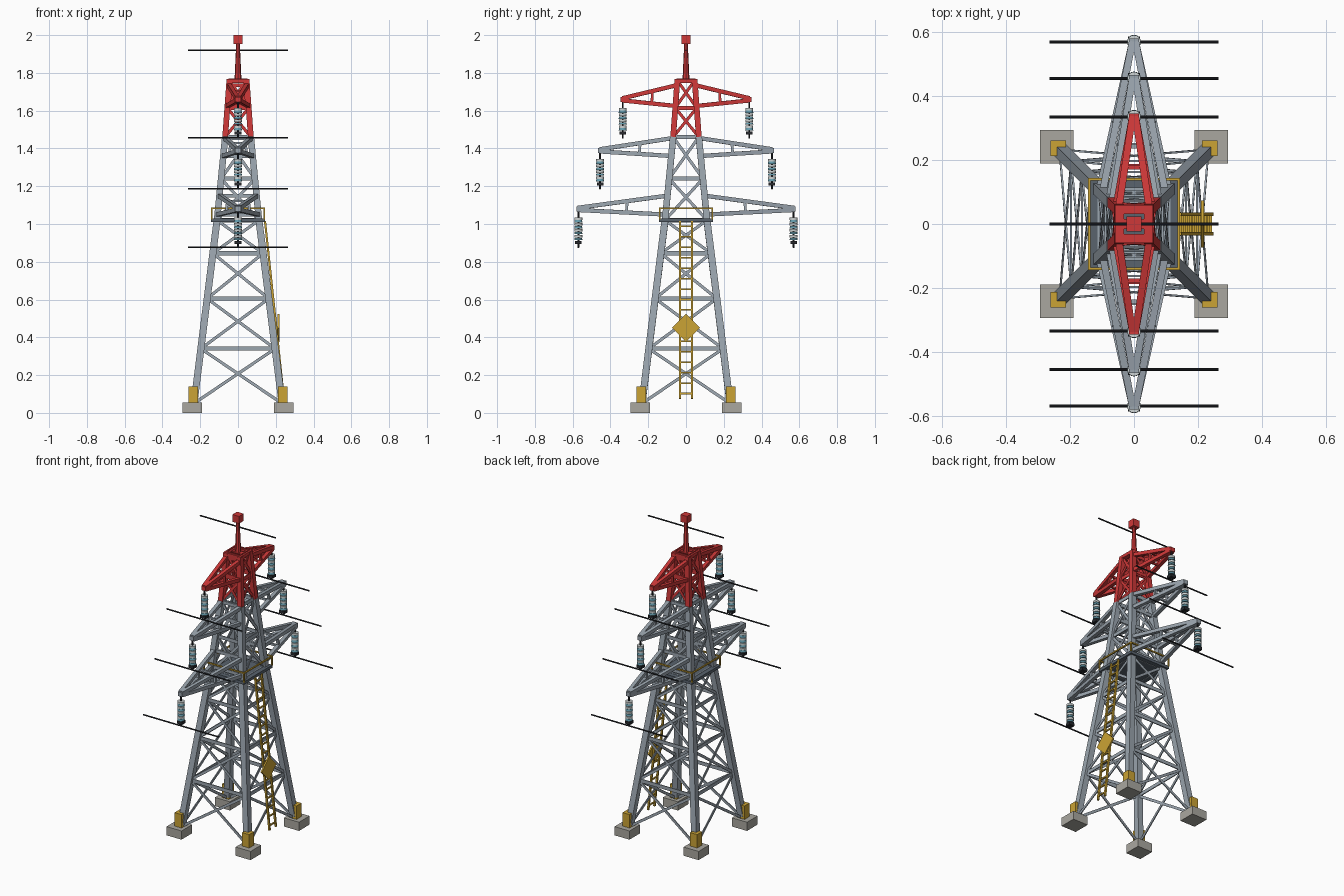
import bpy, bmesh, math
from mathutils import Vector, Matrix

if "Cube" in bpy.data.objects:
    bpy.data.objects.remove(bpy.data.objects["Cube"], do_unlink=True)


def material(name, r, g, b):
    m = bpy.data.materials.new(name)
    m.use_nodes = True
    m.diffuse_color = (r, g, b, 1)
    m.node_tree.nodes["Principled BSDF"].inputs["Base Color"].default_value = (r, g, b, 1)
    return m


STEEL = material("galvanised steel", 0.33, 0.38, 0.43)
RED = material("warning red", 0.62, 0.04, 0.04)
YELLOW = material("safety yellow", 0.60, 0.37, 0.035)
CONCRETE = material("concrete", 0.40, 0.39, 0.35)
DECK = material("dark deck", 0.10, 0.125, 0.155)
BLACK = material("black cable", 0.02, 0.022, 0.027)
GLASS = material("blue glass", 0.13, 0.34, 0.43)
PORCELAIN = material("pale porcelain", 0.62, 0.66, 0.66)


class Part:
    """Collects simple solids into one named object."""

    def __init__(self, name, mat):
        self.name, self.mat, self.bm = name, mat, bmesh.new()

    def box(self, centre, size, turn=Matrix()):
        m = Matrix.Translation(centre) @ turn @ Matrix.Diagonal((*size, 1))
        bmesh.ops.create_cube(self.bm, size=1, matrix=m)

    def beam(self, a, b, width, depth, normal):
        # Bar from a to b; depth is measured along the normal
        a, b = Vector(a), Vector(b)
        z = (b - a).normalized()
        x = z.cross(Vector(normal)).normalized()
        turn = Matrix((x, z.cross(x), z)).transposed().to_4x4()
        self.box((a + b) / 2, (width, depth, (b - a).length), turn)

    def rod(self, a, b, r1, r2=None, sides=12):
        a, b = Vector(a), Vector(b)
        turn = (b - a).to_track_quat("Z", "Y").to_matrix().to_4x4()
        bmesh.ops.create_cone(self.bm, cap_ends=True, segments=sides, radius1=r1,
                              radius2=r1 if r2 is None else r2, depth=(b - a).length,
                              matrix=Matrix.Translation((a + b) / 2) @ turn)

    def finish(self, smooth=False):
        mesh = bpy.data.meshes.new(self.name)
        self.bm.to_mesh(mesh)
        self.bm.free()
        mesh.materials.append(self.mat)
        ob = bpy.data.objects.new(self.name, mesh)
        bpy.context.collection.objects.link(ob)
        if smooth:
            bpy.ops.object.select_all(action="DESELECT")
            ob.select_set(True)
            bpy.context.view_layer.objects.active = ob
            bpy.ops.object.shade_smooth_by_angle(angle=math.radians(40))


# Half width of the tower between leg centres, by height
PROFILE = [(0.05, 0.233), (1.02, 0.111), (1.46, 0.068), (1.76, 0.046)]


def half(z):
    for (z0, h0), (z1, h1) in zip(PROFILE, PROFILE[1:]):
        if z <= z1:
            break
    return h0 + (h1 - h0) * (z - z0) / (z1 - z0)


CORNERS = [(1, 1), (-1, 1), (-1, -1), (1, -1)]


def corner(i, z):
    sx, sy = CORNERS[i % 4]
    return Vector((sx * half(z), sy * half(z), z))


def lattice(name, mat, levels, leg):
    legs, braces = Part(name + "_legs", mat), Part(name + "_bracing", mat)
    for i in range(4):
        normal = (CORNERS[i][0] + CORNERS[(i + 1) % 4][0], CORNERS[i][1] + CORNERS[(i + 1) % 4][1], 0)
        for lo, hi in zip(levels, levels[1:]):
            legs.beam(corner(i, lo), corner(i, hi), leg, leg, (0, 1, 0))
            braces.beam(corner(i, lo), corner(i + 1, hi), 0.016, 0.006, normal)
            braces.beam(corner(i + 1, lo), corner(i, hi), 0.016, 0.006, normal)
            braces.beam(corner(i, hi), corner(i + 1, hi), 0.022, 0.006, normal)
    legs.finish()
    braces.finish()


lattice("lower_tower", STEEL, [0.05, 0.34, 0.605, 0.845, 1.02], 0.037)
lattice("middle_tower", STEEL, [1.02, 1.24, 1.46], 0.034)
lattice("upper_tower", RED, [1.46, 1.615, 1.76], 0.03)

# Footings with painted leg sleeves
footings, sleeves = Part("footings", CONCRETE), Part("leg_sleeves", YELLOW)
for sx, sy in CORNERS:
    footings.box((sx * 0.242, sy * 0.242, 0.0275), (0.105, 0.105, 0.055))
    sleeves.box((sx * 0.237, sy * 0.237, 0.095), (0.049, 0.049, 0.09))
footings.finish()
sleeves.finish()

# Top frame, mast and beacon
peak = Part("peak_mast", RED)
for s in (-1, 1):
    peak.box((s * 0.046, 0, 1.757), (0.028, 0.12, 0.02))
    peak.box((0, s * 0.046, 1.757), (0.12, 0.028, 0.02))
peak.box((0, 0, 1.757), (0.1, 0.03, 0.014))
peak.rod((0, 0, 1.75), (0, 0, 1.97), 0.019, 0.009, 8)
peak.finish()
beacon = Part("beacon", RED)
beacon.box((0, 0, 1.977), (0.046, 0.046, 0.046))
beacon.finish()

# Crossarms: tip reach, tip height, lower and upper root heights
ARMS = [("lower", STEEL, 0.57, 1.08, 1.05, 1.15),
        ("middle", STEEL, 0.455, 1.39, 1.36, 1.455),
        ("upper", RED, 0.335, 1.66, 1.625, 1.735)]
cables = Part("cables", BLACK)
clamps = Part("cable_clamps", BLACK)
rods = Part("insulator_rods", BLACK)
caps = Part("insulator_caps", PORCELAIN)
discs = Part("insulator_discs", GLASS)

for label, mat, reach, tip_z, low, high in ARMS:
    arm = Part(label + "_crossarms", mat)
    for side in (-1, 1):
        def chord(sx, z, t):
            root = Vector((sx * half(z), side * half(z), z))
            end = Vector((sx * 0.005, side * reach, tip_z + (0.006 if z == high else -0.006)))
            return root.lerp(end, t)

        for sx in (-1, 1):
            for z in (low, high):
                arm.beam(chord(sx, z, 0), chord(sx, z, 1), 0.022, 0.022, (0, 0, 1))
            arm.beam(chord(sx, low, 0.45), chord(sx, high, 0.45), 0.014, 0.014, (1, 0, 0))
        for z in (low, high):
            arm.beam(chord(-1, z, 0.45), chord(1, z, 0.45), 0.012, 0.012, (0, 0, 1))
            arm.beam(chord(-1, z, 0), chord(1, z, 0), 0.02, 0.012, (0, 1, 0))
        arm.box((0, side * reach, tip_z), (0.03, 0.022, 0.026))

        # Hanging insulator string and its cable
        y = side * reach
        rods.rod((0, y, tip_z - 0.205), (0, y, tip_z), 0.005, sides=8)
        for k in range(4):
            z = tip_z - 0.045 - k * 0.031
            caps.rod((0, y, z - 0.013), (0, y, z), 0.021, sides=16)
            discs.rod((0, y, z - 0.027), (0, y, z - 0.015), 0.022, 0.019, 16)
        clamps.box((0, y, tip_z - 0.178), (0.036, 0.034, 0.018))
        cables.rod((-0.265, y, tip_z - 0.203), (0.265, y, tip_z - 0.203), 0.0045, sides=8)
    arm.finish()

cables.rod((-0.265, 0, 1.92), (0.265, 0, 1.92), 0.0045, sides=8)
cables.finish(True)
clamps.finish()
rods.finish(True)
caps.finish(True)
discs.finish(True)

# Work platform with guard rail
deck = Part("platform", DECK)
deck.box((0, 0, 1.02), (0.284, 0.284, 0.018))
deck.finish()
rail = Part("guard_rail", YELLOW)
for s in (-1, 1):
    rail.box((s * 0.14, 0, 1.083), (0.008, 0.288, 0.008))
    rail.box((0, s * 0.14, 1.083), (0.288, 0.008, 0.008))
    for t in (-1, 1):
        rail.box((s * 0.14, t * 0.14, 1.055), (0.008, 0.008, 0.06))
rail.finish()

# Ladder on the left face
foot, top = Vector((0.243, 0, 0.075)), Vector((0.143, 0, 1.015))
ladder = Part("ladder", YELLOW)
for s in (-1, 1):
    offset = Vector((0, s * 0.031, 0))
    ladder.beam(foot + offset, top + offset, 0.011, 0.011, (0, 1, 0))
RUNGS = 17
for k in range(RUNGS):
    p = foot.lerp(top, (k + 0.5) / RUNGS)
    ladder.beam(p - Vector((0, 0.031, 0)), p + Vector((0, 0.031, 0)), 0.008, 0.008, (1, 0, 0))
ladder.finish()

# Diamond warning plate
sign = Part("warning_sign", YELLOW)
sign.box((0.214, 0, 0.45), (0.009, 0.104, 0.104), Matrix.Rotation(math.radians(45), 4, "X"))
sign.finish()
